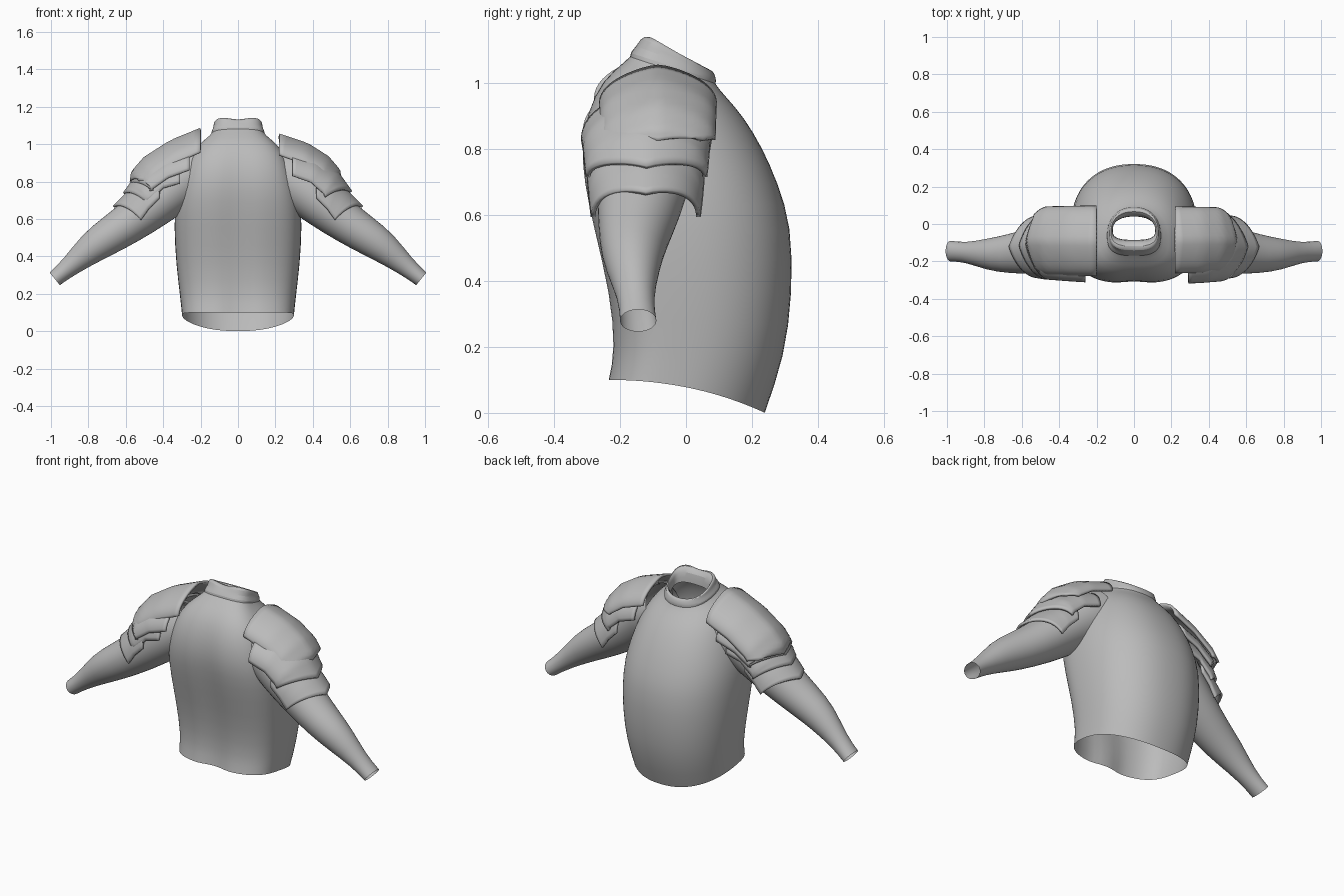
import bpy, math
from mathutils import Vector

cube = bpy.data.objects.get("Cube")
if cube:
    bpy.data.objects.remove(cube)

grey = bpy.data.materials.new("plain grey")
grey.use_nodes = True
COLOUR = (0.5, 0.5, 0.5, 1)
grey.diffuse_color = COLOUR
grey.node_tree.nodes["Principled BSDF"].inputs["Base Color"].default_value = COLOUR


def skin(name, rows, closed=True, thick=0, subdiv=1, angle=40):
    """Join equal rows of points into a smooth sheet or tube."""
    n = len(rows[0])
    faces = []
    for i in range(len(rows) - 1):
        for j in range(n if closed else n - 1):
            k = (j + 1) % n
            faces.append((i * n + j, i * n + k, (i + 1) * n + k, (i + 1) * n + j))
    mesh = bpy.data.meshes.new(name)
    mesh.from_pydata([p for row in rows for p in row], [], faces)
    mesh.materials.append(grey)
    obj = bpy.data.objects.new(name, mesh)
    bpy.context.collection.objects.link(obj)
    if subdiv:
        smooth = obj.modifiers.new("Smooth", "SUBSURF")
        smooth.levels = smooth.render_levels = subdiv
    if thick:
        solid = obj.modifiers.new("Thickness", "SOLIDIFY")
        solid.thickness = thick
        solid.offset = 0
    bpy.ops.object.select_all(action="DESELECT")
    obj.select_set(True)
    bpy.context.view_layer.objects.active = obj
    bpy.ops.object.shade_smooth_by_angle(angle=math.radians(angle))


def spow(v, e):
    return math.copysign(abs(v) ** e, v)


def body_ring(yf, zf, yb, zb, w, groove=0.0, bend=1.0, dip=0.0, n=40):
    """Ring with a flat front and a round back, tilted from front to back."""
    ring = []
    mid = yf + (yb - yf) * 0.42
    for i in range(n):
        a = math.tau * i / n
        c, s = math.cos(a), math.sin(a)
        e = 0.68 if s < 0 else 0.88
        x = w * spow(c, e)
        y = mid + spow(s, e) * (yb - mid if s > 0 else mid - yf)
        z = zf + (zb - zf) * max((y - yf) / (yb - yf), 0) ** bend
        if s < 0:
            y += groove * math.exp(-(x / 0.05) ** 2)
            z -= dip * math.exp(-(x / 0.06) ** 2)
        ring.append((x, y, z))
    return ring


# Torso: open at the waist and at the neck
torso = [
    (-.24, .10, .24, 0, .30, .03, 2.2), (-.22, .19, .30, .17, .31, .02, 2),
    (-.235, .36, .324, .36, .332, .015), (-.285, .56, .322, .57, .343, .02),
    (-.315, .70, .278, .70, .335, .02), (-.322, .80, .235, .80, .31, .015),
    (-.305, .91, .175, .90, .275, .01), (-.255, 1.01, .12, .96, .22),
    (-.185, 1.065, .09, .995, .15), (-.15, 1.10, .08, 1.02, .128),
]
skin("torso", [body_ring(*r) for r in torso])

# Collar: rolled band that turns into the neck opening
collar = [
    (-.172, 1.06, .088, .985, .143), (-.17, 1.095, .093, 1.01, .146),
    (-.152, 1.11, .087, 1.025, .132), (-.143, 1.145, .084, 1.035, .132, 0, 1, .02),
    (-.12, 1.155, .067, 1.045, .124, 0, 1, .02), (-.09, 1.12, .045, 1.02, .112),
    (-.085, 1.06, .04, .97, .115),
]
skin("collar", [body_ring(*r) for r in collar])


def arm(name, side):
    # x, y, z of the centre, then radius across and radius front to back
    path = [
        (.20, -.08, .86, .15, .15), (.29, -.10, .82, .15, .16),
        (.38, -.125, .74, .14, .15), (.52, -.14, .62, .117, .13),
        (.67, -.16, .52, .102, .105), (.78, -.163, .45, .088, .086),
        (.90, -.152, .345, .052, .052), (.98, -.145, .28, .044, .056),
    ]
    rows = []
    for i, (x, y, z, r, ry) in enumerate(path):
        a, b = path[max(i - 1, 0)], path[min(i + 1, len(path) - 1)]
        d = Vector((b[0] - a[0], 0, b[2] - a[2])).normalized()
        nx, nz = -d.z, d.x
        ring = []
        for j in range(20):
            t = math.tau * j / 20
            c, s = math.cos(t) * r, math.sin(t) * ry
            ring.append((side * (x + nx * c), y + s, z + nz * c))
        rows.append(ring if side > 0 else ring[::-1])
    skin(name, rows)


def along(spine, u):
    """Point and upward normal on a spine of (x, z) points."""
    f = min(u, 0.9999) * (len(spine) - 1)
    i = int(f)
    a, b = Vector(spine[i]), Vector(spine[i + 1])
    d0 = (Vector(spine[-1]) - Vector(spine[0])).normalized()
    d = ((b - a).normalized() + d0).normalized()
    return a.lerp(b, f - i), Vector((-d.y, d.x))


def plate(name, side, spine, yc, half, drop, tip, taper=0.0, ridge=1.6):
    """Curved armour plate with a pointed tip, its flanks falling to front and back."""
    rows = []
    for i in range(15):
        row = []
        for j in range(25):
            a = j / 12 - 1
            u = i / 14 * (1 - tip * abs(a))
            p, n = along(spine, u)
            # Flanks hang straight down by the neck and turn with the arm further out
            p = p - Vector((0, 1)).lerp(n, u).normalized() * drop * abs(a) ** ridge
            y = yc + half * (1 - taper * u) * math.sin(a * math.pi / 2)
            row.append((side * p.x, y, p.y))
        rows.append(row if side < 0 else row[::-1])
    skin(name, rows, closed=False, thick=0.014, subdiv=0, angle=35)


for side, word in ((1, "left"), (-1, "right")):
    arm(word + "_arm", side)
    # Cuff plate around the upper arm
    plate(word + "_cuff_plate", side, [(.42, .87), (.52, .80), (.59, .74), (.665, .665)],
          -.122, .172, .16, .3, .1, 1.8)

# Left shoulder: short cap over one under plate
plate("left_under_plate", 1, [(.29, .97), (.42, .93), (.53, .85), (.605, .745)],
      -.12, .192, .14, .28, .1)
plate("left_shoulder_cap", 1, [(.22, 1.05), (.37, 1.0), (.48, .93), (.54, .86), (.545, .825)],
      -.085, .172, .11, .5, .05, 1.4)

# Right shoulder: long cap over two under plates
plate("right_lower_plate", -1, [(.31, .94), (.43, .91), (.55, .82), (.61, .735)],
      -.115, .18, .15, .28, .1)
plate("right_under_plate", -1, [(.26, .99), (.40, .945), (.52, .87), (.575, .785)],
      -.11, .195, .13, .3, .12)
plate("right_shoulder_cap", -1, [(.20, 1.08), (.36, 1.015), (.50, .925), (.565, .85), (.572, .80)],
      -.09, .182, .125, .45, .05, 1.4)
